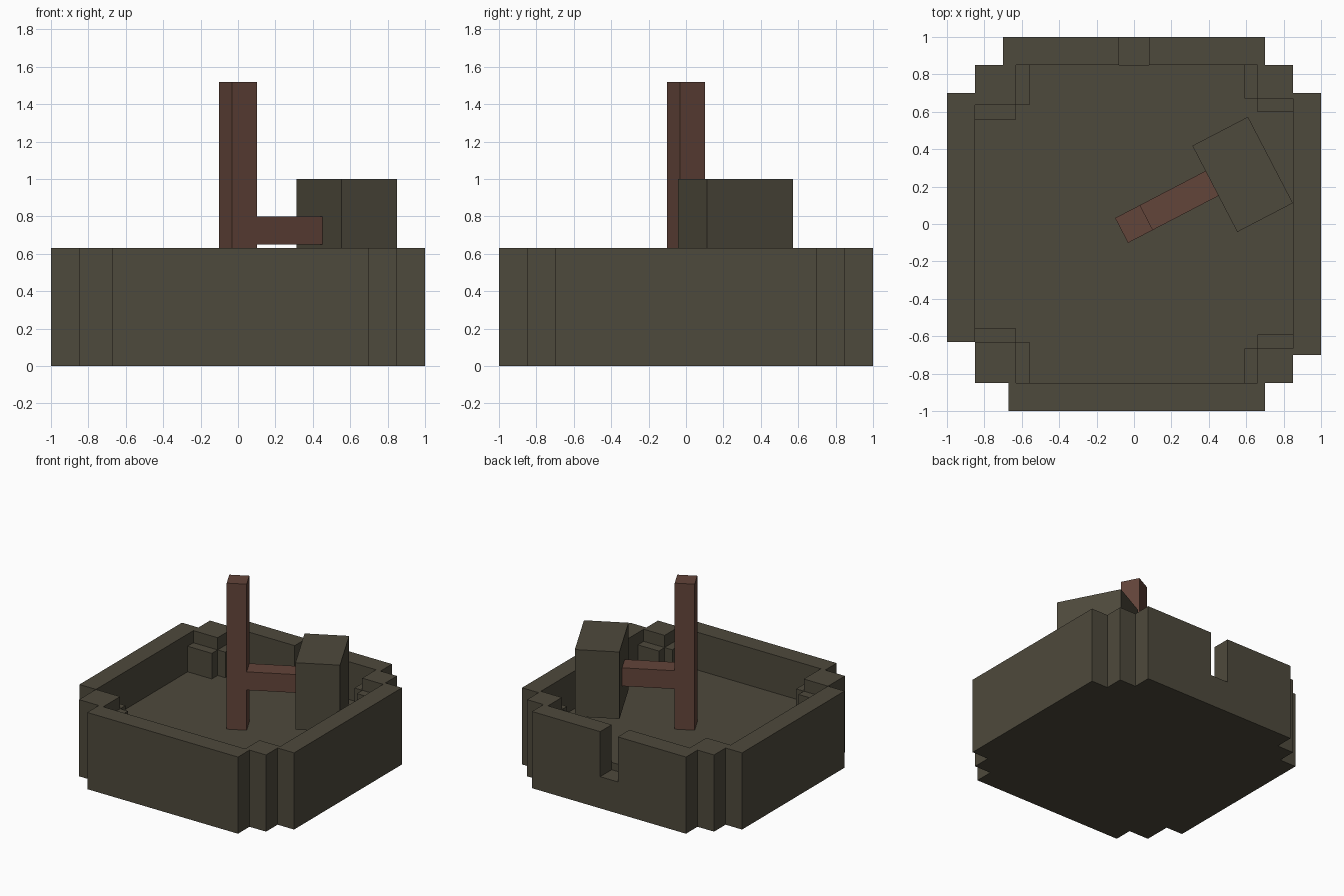
import bpy
from math import radians, cos, sin
from mathutils import Matrix

cube = bpy.data.objects.get("Cube")
if cube:
    bpy.data.objects.remove(cube, do_unlink=True)


def material(name, colour):
    m = bpy.data.materials.new(name)
    m.use_nodes = True
    rgba = (*colour, 1)
    m.diffuse_color = rgba
    for n in m.node_tree.nodes:
        if n.type == 'BSDF_PRINCIPLED':
            n.inputs["Base Color"].default_value = rgba
            n.inputs["Roughness"].default_value = 0.9
    return m


stone = material("dark olive stone", (0.076, 0.067, 0.045))
wood = material("brown wood", (0.124, 0.058, 0.041))


def box(name, xs, ys, zs, mat, turn=0):
    """Box between two limits on each axis, turned about the centre of the model."""
    bpy.ops.mesh.primitive_cube_add(size=1)
    ob = bpy.context.object
    ob.name = name
    spans = (xs, ys, zs)
    size = [max(s) - min(s) for s in spans]
    mid = [sum(s) / 2 for s in spans]
    ob.data.transform(Matrix.Rotation(turn, 4, 'Z')
                      @ Matrix.Translation(mid)
                      @ Matrix.Diagonal((*size, 1)))
    ob.data.materials.append(mat)
    return ob


RIM, FLOOR, STEP = 0.63, 0.32, 0.53
OUT, IN = 1.0, 0.85
full = (0, RIM)

# Basin floor
box("basin_floor", (-IN, IN), (-IN, IN), (0, FLOOR), stone)

# Outer walls
box("front_wall", (-0.67, 0.7), (-OUT, -IN), full, stone)
box("left_wall", (IN, OUT), (-0.7, 0.7), full, stone)
box("right_wall", (-OUT, -IN), (-0.63, 0.7), full, stone)

# Back wall with a spout slot in the middle
for name, side in (("back_wall_left", 1), ("back_wall_right", -1)):
    box(name, (side * 0.08, side * 0.7), (IN, OUT), full, stone)
box("spout_sill", (-0.08, 0.08), (IN, OUT), (0, 0.26), stone)

# Corner pillars with two low steps each: pillar corner and step edges
corners = {
    "back_right": (-0.63, 0.635, -0.56, 0.56),
    "back_left": (0.66, 0.67, 0.59, 0.60),
    "front_left": (0.66, -0.665, 0.59, -0.59),
    "front_right": (-0.63, -0.63, -0.56, -0.56),
}
for name, (cx, cy, sx, sy) in corners.items():
    ex = IN if cx > 0 else -IN
    ey = IN if cy > 0 else -IN
    box(name + "_pillar", (cx, ex), (cy, ey), full, stone)
    box(name + "_step_side", (cx, ex), (sy, cy), (FLOOR, STEP), stone)
    box(name + "_step_end", (sx, cx), (cy, ey), (FLOOR, STEP), stone)

# Upright post, arm and grinding block share one turn
TURN = radians(27.5)
H = 0.075
box("post", (-H, H), (-H, H), (FLOOR, 1.52), wood, TURN)
box("arm", (H, 0.47), (-H, H), (0.65, 0.8), wood, TURN)
box("grinding_block", (0.47, 0.805), (-0.293, 0.227), (0.45, 1.0), stone, TURN)
